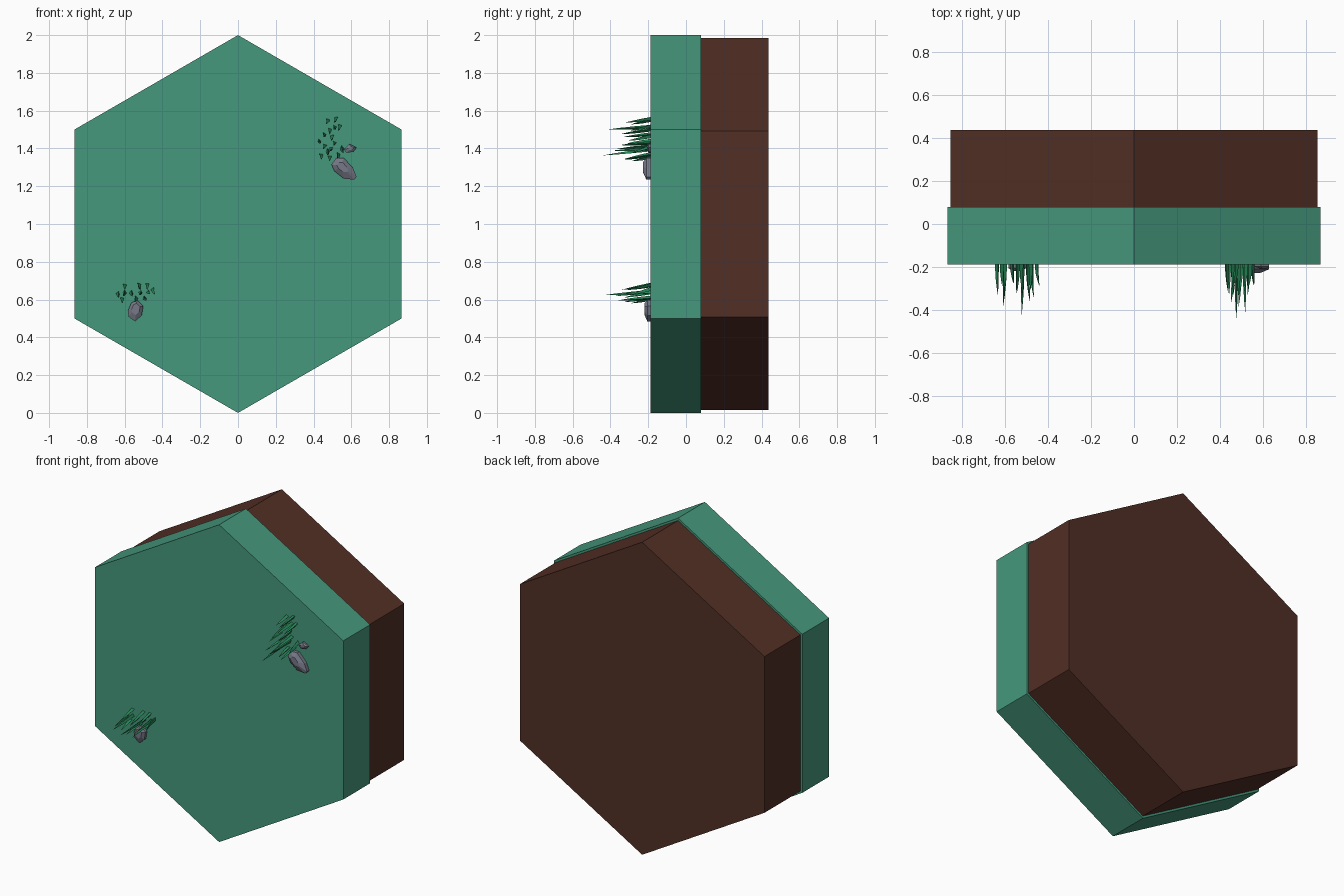
import bpy, bmesh, math, random
from mathutils import Vector

if "Cube" in bpy.data.objects:
    bpy.data.objects.remove(bpy.data.objects["Cube"])

random.seed(4)
FRONT, SEAM, BACK = -0.188, 0.079, 0.437


def material(name, rgb):
    m = bpy.data.materials.new(name)
    m.diffuse_color = (*rgb, 1)
    m.use_nodes = True
    m.node_tree.nodes["Principled BSDF"].inputs["Base Color"].default_value = m.diffuse_color
    return m


TURF = material("turf green", (0.060, 0.315, 0.200))
SOIL = material("soil brown", (0.085, 0.029, 0.019))
GRASS = material("grass green", (0.020, 0.240, 0.095))
STONE = material("stone grey", (0.180, 0.190, 0.245))


def loft(bm, rings):
    """Skin a stack of equal-sized point rings and cap both ends."""
    vs = [[bm.verts.new(p) for p in r] for r in rings]
    n = len(vs[0])
    for a, b in zip(vs, vs[1:]):
        for i in range(n):
            j = (i + 1) % n
            bm.faces.new((a[i], a[j], b[j], b[i]))
    bm.faces.new(vs[0][::-1])
    bm.faces.new(vs[-1])


def finish(bm, name, mat):
    bmesh.ops.recalc_face_normals(bm, faces=bm.faces[:])
    me = bpy.data.meshes.new(name)
    bm.to_mesh(me)
    bm.free()
    me.materials.append(mat)
    ob = bpy.data.objects.new(name, me)
    bpy.context.collection.objects.link(ob)


def ring(cx, cz, r, y, n, turn=0.0):
    return [Vector((cx + r * math.sin(turn + math.tau * i / n), y,
                    cz + r * math.cos(turn + math.tau * i / n))) for i in range(n)]


# Hexagonal slabs, standing upright on a corner
for name, r, y0, y1, mat in (("turf_slab", 1.0, FRONT, SEAM, TURF),
                             ("soil_slab", 0.985, SEAM, BACK, SOIL)):
    bm = bmesh.new()
    loft(bm, [ring(0, 1, r, y0, 6), ring(0, 1, r, y1, 6)])
    finish(bm, name, mat)


# Faceted stones: outline on the turf, narrower shifted facet at the front
def stone(name, outline, height, shift, top=0.45):
    c = sum((Vector((x, 0, z)) for x, z in outline), Vector()) / len(outline)
    low = [Vector((x, FRONT + 0.01, z)) for x, z in outline]
    mid = [Vector((x, FRONT - height * 0.55, z)) for x, z in outline]
    cap = []
    for x, z in outline:
        p = c.lerp(Vector((x, 0, z)), top) + Vector((shift[0], 0, shift[1]))
        cap.append(Vector((p.x, FRONT - height, p.z)))
    bm = bmesh.new()
    loft(bm, [low, mid, cap])
    finish(bm, name, STONE)


stone("large_stone", [(0.495, 1.315), (0.52, 1.35), (0.56, 1.35), (0.61, 1.295),
                      (0.628, 1.25), (0.615, 1.235), (0.56, 1.24), (0.51, 1.28)],
      0.04, (-0.008, 0.01))
stone("small_stone", [(0.56, 1.395), (0.59, 1.423), (0.628, 1.405),
                      (0.61, 1.382), (0.575, 1.377)], 0.018, (0.005, 0.004))
stone("left_stone", [(-0.583, 0.54), (-0.565, 0.582), (-0.535, 0.598), (-0.502, 0.565),
                     (-0.51, 0.515), (-0.545, 0.484), (-0.58, 0.51)],
      0.031, (0.003, 0.008), 0.55)


# Grass tufts: thin three-sided blades growing out of the front face
def tuft(name, blades):
    bm = bmesh.new()
    for x, z, length in blades:
        turn = random.uniform(0, math.tau)
        dx, dz = random.uniform(-0.012, 0.012), random.uniform(-0.03, -0.01)
        rings = []
        for t, r in ((-0.03, 0.011), (0.4, 0.009), (0.75, 0.005), (1.0, 0.0005)):
            rings.append(ring(x + dx * t * t, z + dz * t, r,
                              FRONT - length * t, 3, turn))
        loft(bm, rings)
    finish(bm, name, GRASS)


tuft("right_upper_grass", [
    (0.475, 1.55, 0.10), (0.52, 1.56, 0.13), (0.51, 1.515, 0.225), (0.485, 1.50, 0.16),
    (0.54, 1.52, 0.11), (0.455, 1.475, 0.14), (0.50, 1.465, 0.12)])
tuft("right_lower_grass", [
    (0.43, 1.44, 0.12), (0.46, 1.415, 0.18), (0.475, 1.39, 0.248), (0.495, 1.40, 0.20),
    (0.44, 1.365, 0.14), (0.51, 1.43, 0.16), (0.485, 1.355, 0.10), (0.53, 1.37, 0.14),
    (0.55, 1.405, 0.10)])
tuft("left_grass", [
    (-0.635, 0.635, 0.14), (-0.60, 0.675, 0.12), (-0.60, 0.64, 0.19), (-0.615, 0.605, 0.10),
    (-0.565, 0.64, 0.09), (-0.525, 0.68, 0.15), (-0.515, 0.64, 0.232), (-0.54, 0.61, 0.14),
    (-0.48, 0.68, 0.12), (-0.475, 0.64, 0.15), (-0.45, 0.655, 0.10), (-0.495, 0.61, 0.17)])
